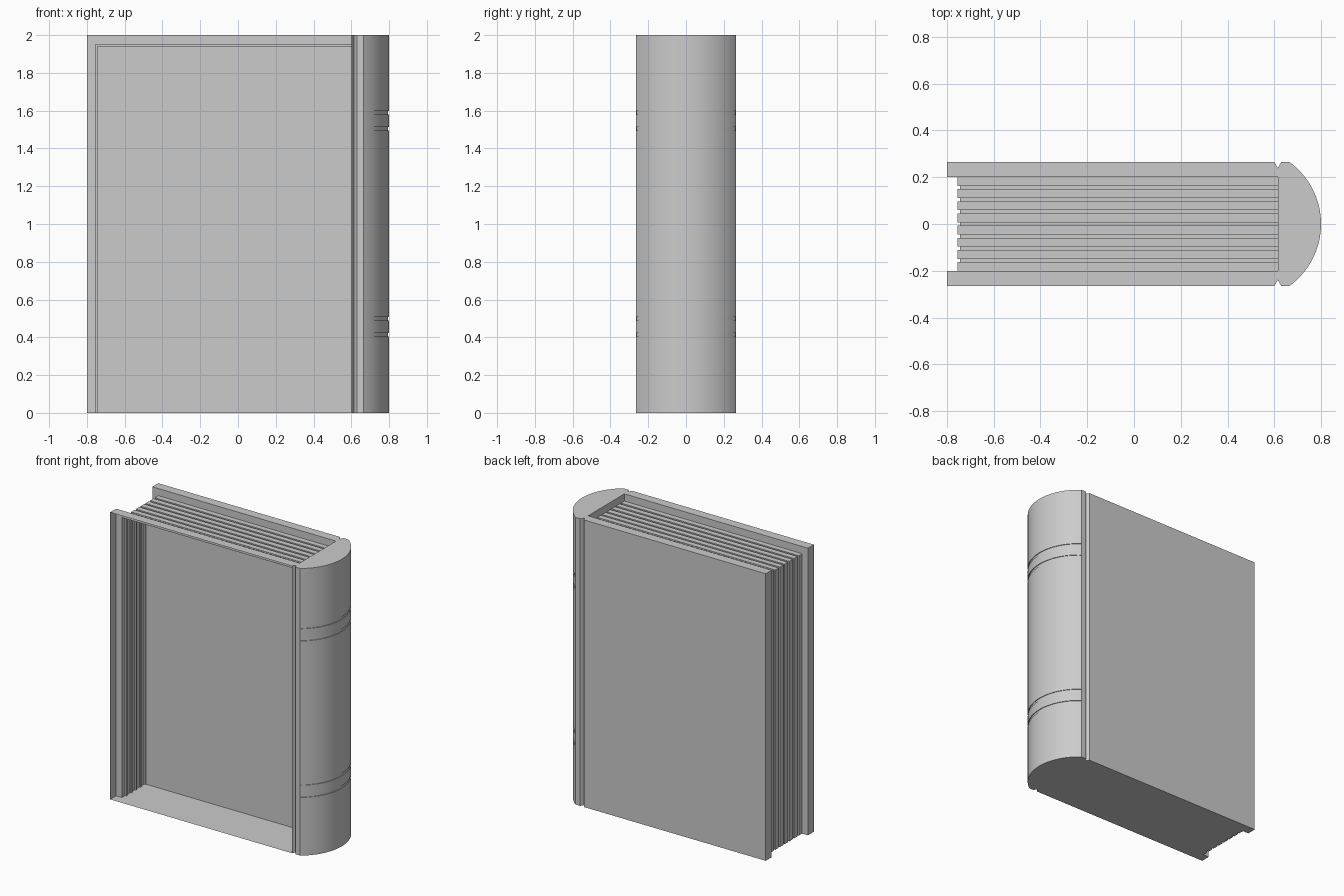
import bpy, bmesh, math

if "Cube" in bpy.data.objects:
    bpy.data.objects.remove(bpy.data.objects["Cube"])

H = 2.0                      # cover height
YO, YI = 0.265, 0.2          # outer and inner cover planes
XL, XW = -0.8, 0.615         # fore edge, spine wall
PX, PZ, CUT = -0.755, 1.95, 0.01


def make(name, faces, smooth=False):
    """Object from a list of polygons, with touching corners joined."""
    bm = bmesh.new()
    for f in faces:
        bm.faces.new([bm.verts.new(p) for p in f])
    bmesh.ops.remove_doubles(bm, verts=bm.verts, dist=1e-5)
    bmesh.ops.recalc_face_normals(bm, faces=bm.faces)
    me = bpy.data.meshes.new(name)
    bm.to_mesh(me)
    bm.free()
    ob = bpy.data.objects.new(name, me)
    bpy.context.collection.objects.link(ob)
    if smooth:
        bpy.context.view_layer.objects.active = ob
        ob.select_set(True)
        bpy.ops.object.shade_smooth_by_angle(angle=math.radians(30))
        ob.select_set(False)
    return ob


def walls(path, z0, z1):
    """Upright quads along an xy path."""
    return [[(*a, z0), (*b, z0), (*b, z1), (*a, z1)] for a, b in zip(path, path[1:])]


def strips(rows):
    """Quads between successive rows of points."""
    return [[r[i], r[i + 1], s[i + 1], s[i]]
            for r, s in zip(rows, rows[1:]) for i in range(len(r) - 1)]


# Rounded spine outline, optionally sunk for the bands
XA = 0.665
R = ((0.8 - XA) ** 2 + YO ** 2) / (2 * (0.8 - XA))
CX = 0.8 - R
ANG = math.asin(YO / R)


def arc(sink=0.0, n=32):
    return [(CX + (R - sink) * math.cos(-ANG + 2 * ANG * i / n),
             (R - sink) * math.sin(-ANG + 2 * ANG * i / n)) for i in range(n + 1)]


# Spine with four pairs of fine grooves
rows = [(0, 0)]
for z in (0.405, 0.49, 1.495, 1.58):
    rows += [(z, 0), (z, 0.005), (z + 0.018, 0.005), (z + 0.018, 0)]
rows.append((H, 0))
make("spine", strips([[(x, y, z) for x, y in arc(s)] for z, s in rows]), smooth=True)

# Hinge grooves beside the spine
front_hinge = [(0.6, -YO), (0.615, -0.24), (0.63, -YO), (XA, -YO)]
back_hinge = [(x, -y) for x, y in reversed(front_hinge)]
make("hinges", walls(front_hinge, 0, H) + walls(back_hinge, 0, H))

# Back cover: outer board, fore edge, inner face
make("back_cover", walls([(0.6, YO), (XL, YO), (XL, YI), (XW, YI)], 0, H))

# Front cover: open frame with its edge and inner border only
make("front_cover_frame",
     walls([(XL, -YO), (XL, -YI), (PX, -YI)], 0, H)
     + walls([(PX, -YI), (XW, -YI)], PZ, H))

# Spine wall above the pages
make("spine_inner_wall", walls([(XW, -YI), (XW, YI)], PZ - CUT, H))

# Toothed page edge: (y, depth)
teeth = [(-YI, 0)]
for i in range(-3, 4):
    c = i * 0.052
    teeth += [(c - 0.007, 0), (c - 0.007, CUT), (c + 0.007, CUT), (c + 0.007, 0)]
teeth.append((YI, 0))
make("pages", strips([[(XW, y, PZ - d), (PX + d, y, PZ - d), (PX + d, y, 0)]
                      for y, d in teeth]))

# Sheet seen inside through the open front
make("inner_sheet", [[(PX, 0.05, 0), (XW, 0.05, 0), (XW, 0.05, PZ), (PX, 0.05, PZ)]])

# Flat top rim and full flat bottom
outer = [(XL, -YO)] + front_hinge + arc()[1:-1] + back_hinge + [(XL, YO), (XL, YI)]
rim = outer + [(XW, YI), (XW, -YI), (XL, -YI)]
base = outer + [(PX + d, y) for y, d in reversed(teeth)] + [(XL, -YI)]
make("top_rim", [[(x, y, H) for x, y in rim]])
make("bottom", [[(x, y, 0) for x, y in reversed(base)]])
